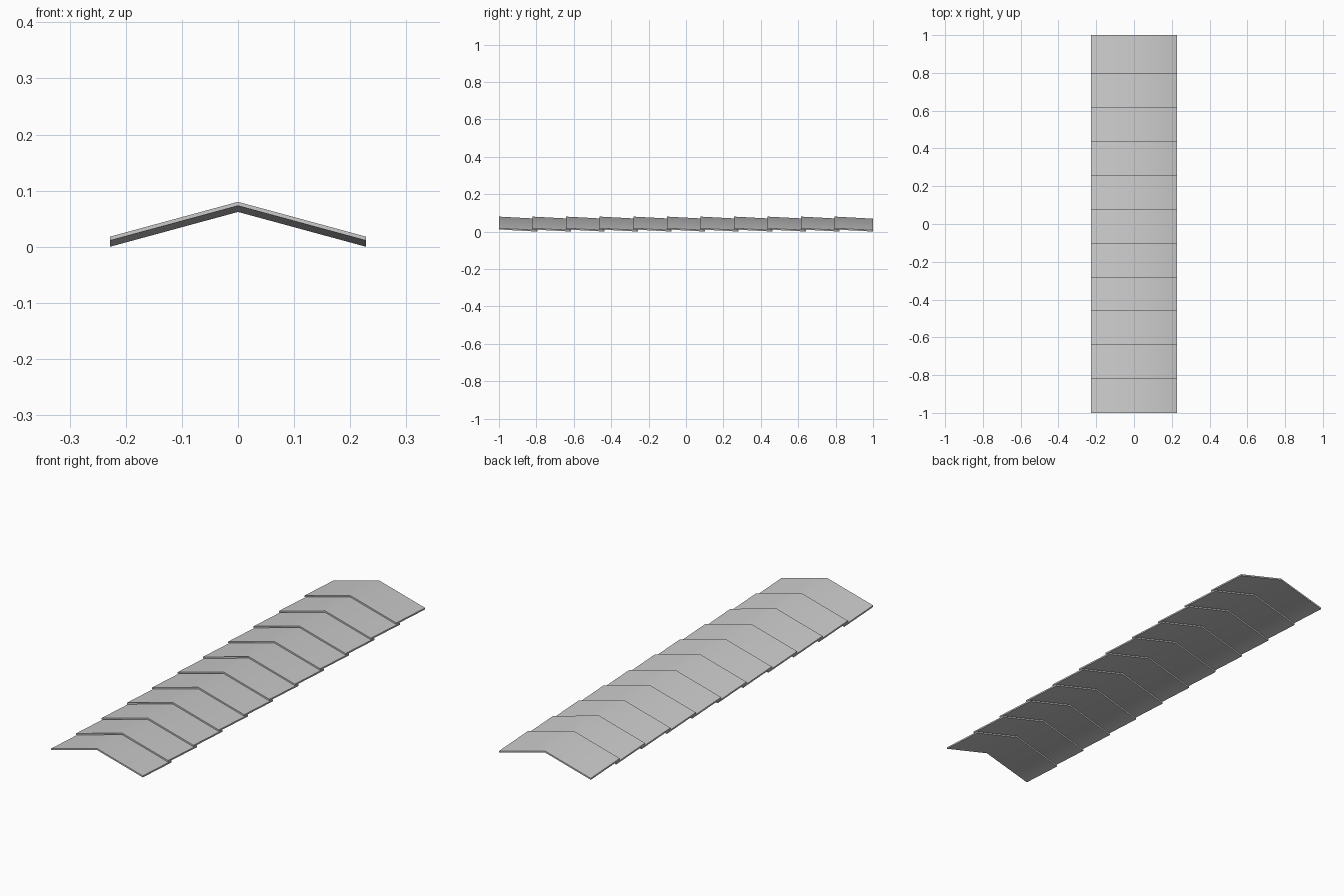
import bpy, bmesh

if "Cube" in bpy.data.objects:
    bpy.data.objects.remove(bpy.data.objects["Cube"])

COUNT = 11
LENGTH = 0.205
PITCH = (2.0 - LENGTH) / (COUNT - 1)
HALF_W = 0.228
RISE = 0.062      # height of the ridge above the eaves
THICK = 0.007
DROP = 0.011      # each cap slopes down towards the back


def ridge_cap(name, y0):
    """Thin bent cap, raised at the front so it laps over the one before."""
    bm = bmesh.new()
    rings = []
    for y, lift in ((y0, DROP), (y0 + LENGTH, 0.0)):
        lower = [(-HALF_W, 0), (0, RISE), (HALF_W, 0)]
        upper = [(x, z + THICK) for x, z in reversed(lower)]
        rings.append([bm.verts.new((x, y, z + lift)) for x, z in lower + upper])
    a, b = rings
    for i in range(6):
        j = (i + 1) % 6
        bm.faces.new((a[i], a[j], b[j], b[i]))
    # end faces, one quad per side of the ridge
    for r in rings:
        bm.faces.new((r[0], r[1], r[4], r[5]))
        bm.faces.new((r[1], r[2], r[3], r[4]))
    bmesh.ops.recalc_face_normals(bm, faces=bm.faces[:])
    # smooth roll over the ridge, crisp rims
    for f in bm.faces:
        f.smooth = True
    for e in bm.edges:
        if e.calc_face_angle(0) > 0.8:
            e.smooth = False
    mesh = bpy.data.meshes.new(name)
    bm.to_mesh(mesh)
    bm.free()
    ob = bpy.data.objects.new(name, mesh)
    bpy.context.collection.objects.link(ob)
    return ob


# row of overlapping caps from front to back
for k in range(COUNT):
    ridge_cap(f"ridge_cap_{k + 1:02d}", -1.0 + k * PITCH)
